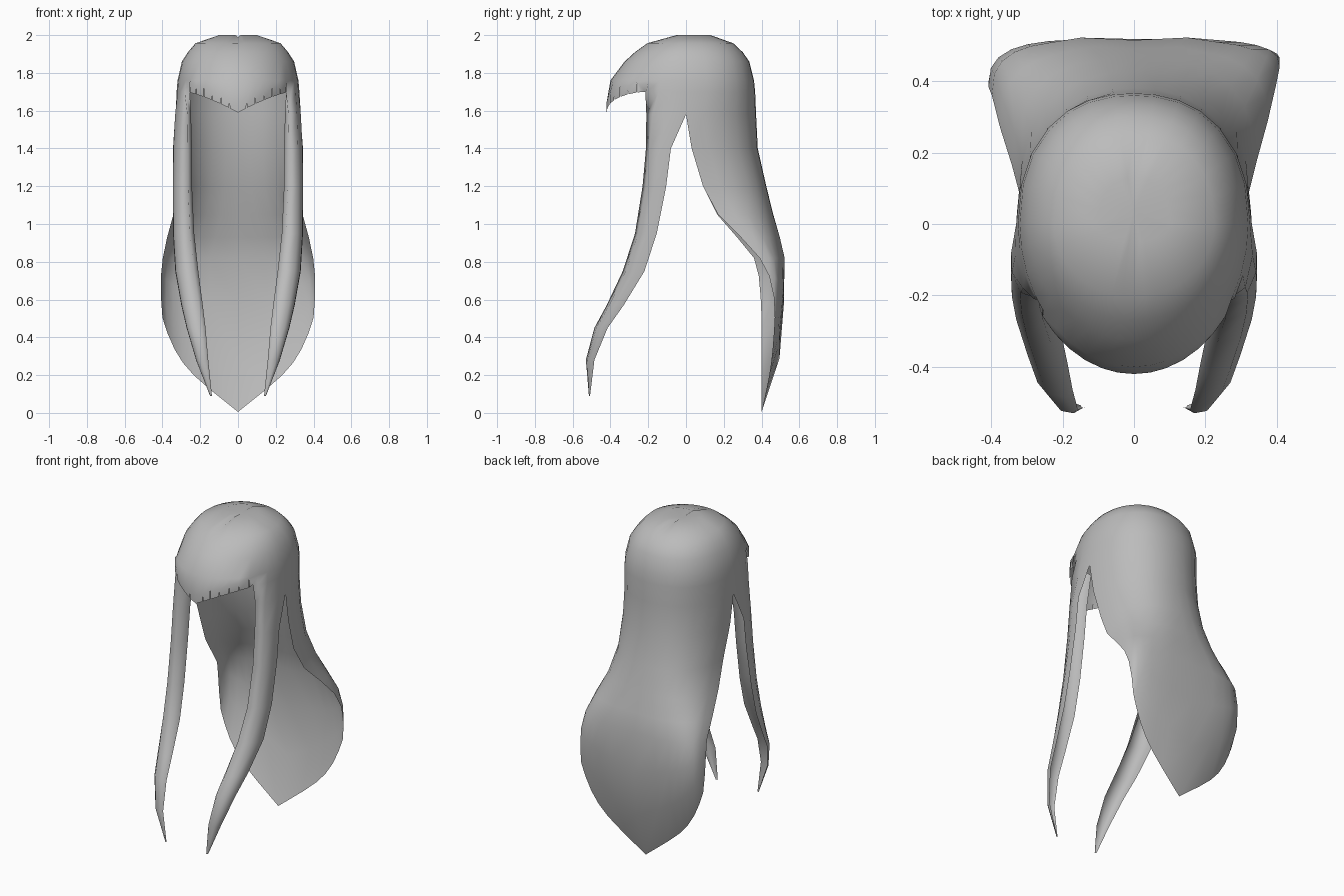
import bpy, bmesh, math
from mathutils import Vector

if "Cube" in bpy.data.objects:
    bpy.data.objects.remove(bpy.data.objects["Cube"])

grey = bpy.data.materials.new("hair_grey")
grey.diffuse_color = (0.5, 0.5, 0.5, 1)
grey.use_nodes = True
grey.node_tree.nodes["Principled BSDF"].inputs["Base Color"].default_value = grey.diffuse_color

bm = bmesh.new()
part = bm.faces.layers.int.new("part")
PARTS = ["crown", "fringe", "back_hair", "side_strands"]


def face(verts, side, tag):
    """Add a face, dropping repeated corners and keeping it facing outward."""
    verts = list(dict.fromkeys(verts))
    if len(verts) < 3:
        return
    f = bm.faces.new(verts if side > 0 else verts[::-1])
    f[part] = PARTS.index(tag)
    f.smooth = True


def loft(rows, side, tag):
    for a, b in zip(rows, rows[1:]):
        for i in range(len(a) - 1):
            face([a[i], b[i], b[i + 1], a[i + 1]], side, tag)


def lerp(a, b, t):
    return a + (b - a) * t


def section(phi, w, yb, yf, p, q=None):
    """Point on a ring: 0 degrees is the back centre, 180 the front centre."""
    s, c = math.sin(math.radians(phi)), math.cos(math.radians(phi))
    if phi > 90:
        return w * max(s, 0), -abs(c) * abs(yf)
    return w * max(s, 0) ** p, yb * max(c, 0) ** (q or p)


BACK = [0, 8, 20, 32, 45, 60, 75, 90]
SIDE = [90, 100, 110, 120]
FRONT = [120, 128, 137, 146, 155, 164, 172, 180]
ANGLES = BACK + SIDE[1:] + FRONT[1:]

# height, half width, back depth, front depth
RINGS = [(2.0, .10, .13, -.05), (1.957, .225, .25, -.205), (1.91, .265, .30, -.27),
         (1.86, .297, .335, -.325), (1.76, .32, .36, -.40), (1.70, .325, .366, -.42)]

# height, edge x, edge y on the right, edge y on the left, back y, squareness
CURTAIN = [(1.58, .33, 0, 0, .371, .88), (1.40, .328, .03, .03, .38, .85),
           (1.20, .322, .09, .09, .425, .78), (1.05, .342, .17, .165, .462, .68),
           (.93, .375, .29, .27, .49, .58), (.82, .398, .39, .36, .515, .5)]
# fraction down to the hem, edge x, edge y on the right, edge y on the left, back y
HEM = [(.3, .408, .44, .385, .518), (.65, .408, .465, .395, .495), (1, .40, .47, .40, .40)]

# height, outer x, rear y, front y, inner x, depth of the inner wall
STRAND = [(1.58, .334, 0, -.21, .255, .6), (1.40, .344, -.08, -.212, .25, .65),
          (1.20, .345, -.105, -.23, .25, .65), (.95, .344, -.155, -.27, .238, .6),
          (.75, .332, -.22, -.335, .215, .5), (.57, .30, -.33, -.42, .19, .35),
          (.45, .272, -.415, -.485, .175, .3), (.28, .222, -.485, -.53, .16, .25),
          (.09, .148, -.508, -.514, .14, .2)]

for side in (1, -1):
    def vert(x, y, z):
        return bm.verts.new((side * x, y, z))

    # crown: dome rings around the parting
    pole = vert(0, .04, 1.985)
    dome = [[pole] * len(ANGLES)]
    for k, (z, w, yb, yf) in enumerate(RINGS):
        ring = []
        for phi in ANGLES:
            if k == len(RINGS) - 1 and phi > 120:
                break
            x, y = section(phi, w, yb, yf, .88)
            dip = .01 if k == 0 and phi in (0, 180) else 0
            ring.append(vert(x, y, z - dip))
        dome.append(ring)
    nb, ns = len(BACK), len(BACK) + len(SIDE) - 1
    loft(dome[:-1], side, "crown")
    loft([r[:ns] for r in dome[-2:]], side, "crown")

    # fringe: locks below the last full ring, with short thin slits between some of them
    def fringe_point(phi, up):
        x, y = section(phi, .325, .36, -.42, 1)
        return vert(x, y, 1.70 - .11 * ((phi - 120) / 60) ** 1.7 + up)
    upper = dome[-2][ns - 1:]
    corner = vert(.255, -.215, 1.70)
    middle = [corner] + [fringe_point(phi, .045 if i % 2 else .055)
                         for i, phi in enumerate(FRONT[1:])]
    loft([upper, middle], side, "fringe")
    for i in range(len(FRONT) - 1):
        low = [corner if phi == 120 else fringe_point(phi if phi == 180 else phi + gap, 0)
               for phi, gap in ((FRONT[i], .4), (FRONT[i + 1], -.4))]
        face([middle[i], low[0], low[1], middle[i + 1]], side, "fringe")

    # back hair: widening curtain that ends in a pointed hem
    rows = [dome[-1][:nb]]
    for z, xe, right, left, yb, p in CURTAIN:
        row = []
        for phi in BACK:
            x, c = section(phi, xe, 1, 0, p, min(1, p + .2))
            ye = right if side > 0 else left
            row.append(vert(x, lerp(ye, yb, c) + (.008 if phi == 8 and z < 1 else 0), z))
        rows.append(row)
    for t, xe, right, left, yb in HEM:
        row = []
        for phi in BACK:
            x, c = section(phi, xe, 1, 0, .5, .7)
            s = x / xe
            hem = .005 + .32 * s + .18 * s ** 6
            ye = right if side > 0 else left
            y = lerp(yb, ye, s) if t == 1 else lerp(ye, yb, c)
            row.append(vert(x, y, lerp(.82, hem, t)))
        rows.append(row)
    loft(rows, side, "back_hair")

    # side strands: curved channels tapering to a forward tip
    split = rows[1][-1]
    top = dome[-1][nb - 1:ns]
    srows = [top + [corner]]
    for k, (z, xo, yr, yf, xi, depth) in enumerate(STRAND):
        first = split if k == 0 else vert(xo, yr, z)
        srows.append([first,
                      vert(lerp(xi, xo, .98), lerp(yr, yf, .42), z),
                      vert(lerp(xi, xo, .72), lerp(yr, yf, .85), z),
                      vert(lerp(xi, xo, .15), yf, z),
                      vert(xi - .01 * depth, lerp(yf, yr, depth), z)])
    loft(srows, side, "side_strands")

    # small front step where the strand meets the fringe
    face([dome[-2][ns - 1], dome[-1][ns - 1], corner], side, "side_strands")

# join the halves along the centre line and share normals between the parts
bmesh.ops.remove_doubles(bm, verts=bm.verts, dist=.0004)
bm.normal_update()

for index, name in enumerate(PARTS):
    faces = [f for f in bm.faces if f[part] == index]
    verts = list(dict.fromkeys(v for f in faces for v in f.verts))
    ids = {v: i for i, v in enumerate(verts)}
    mesh = bpy.data.meshes.new(name)
    mesh.from_pydata([v.co for v in verts], [], [[ids[v] for v in f.verts] for f in faces])
    mesh.polygons.foreach_set("use_smooth", [True] * len(faces))
    mesh.normals_split_custom_set_from_vertices([Vector(v.normal) for v in verts])
    mesh.materials.append(grey)
    bpy.context.collection.objects.link(bpy.data.objects.new(name, mesh))
bm.free()
